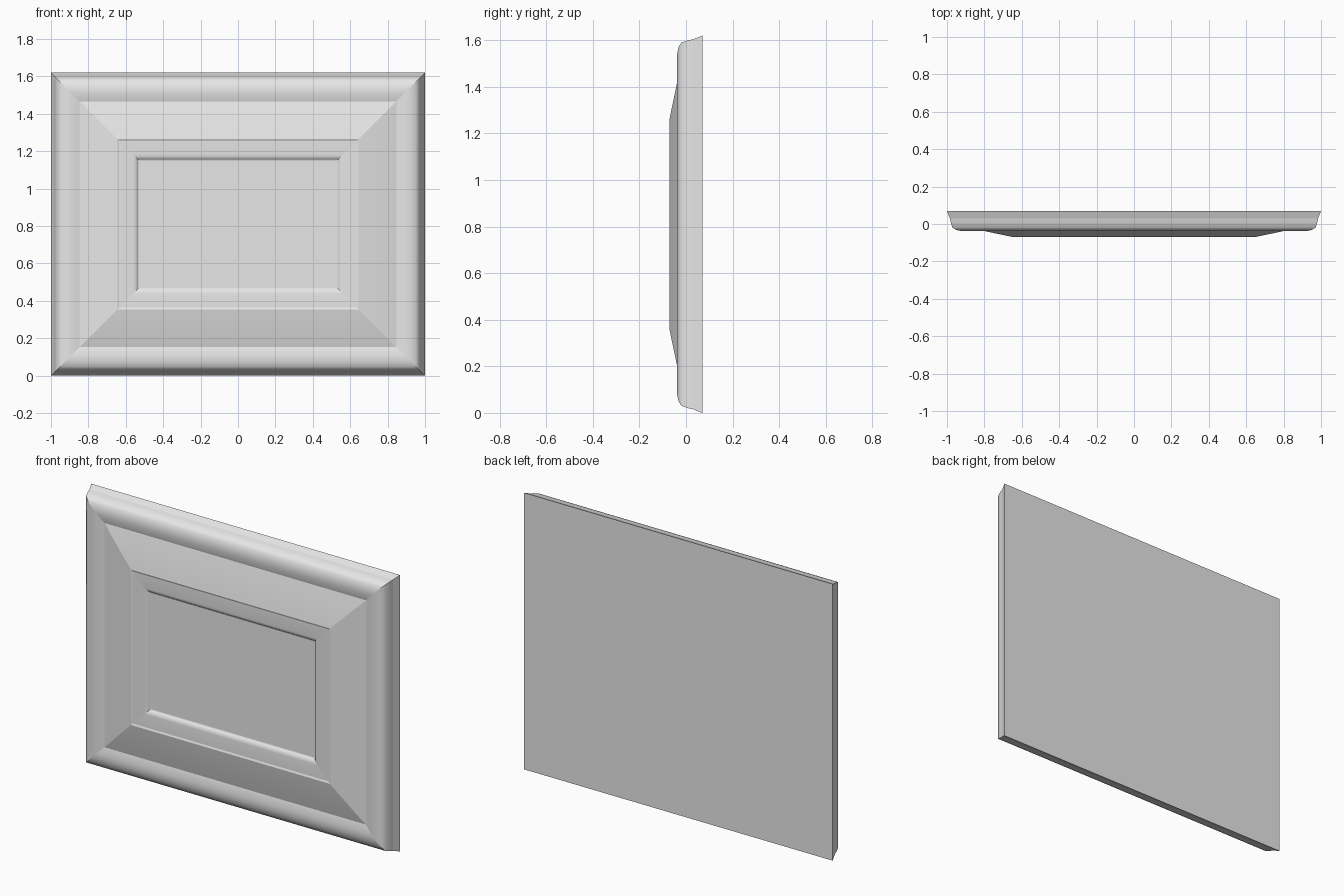
import bpy
import bmesh

cube = bpy.data.objects.get("Cube")
if cube:
    bpy.data.objects.remove(cube, do_unlink=True)

WIDTH, HEIGHT = 2.0, 1.62
BACK_INSET = 0.34

grey = bpy.data.materials.new("light_grey")
grey.use_nodes = True
grey.diffuse_color = (0.8, 0.8, 0.8, 1)
bsdf = next(n for n in grey.node_tree.nodes if n.type == 'BSDF_PRINCIPLED')
bsdf.inputs["Base Color"].default_value = grey.diffuse_color

# Moulding section as (inset from outer edge, y, crease here)
SECTION = [
    (BACK_INSET, 0.07, False), (0.0, 0.07, True),
    (0.016, 0.03, True), (0.02, 0.01, False), (0.03, -0.02, False),
    (0.05, -0.032, False), (0.08, -0.038, False), (0.11, -0.037, False),
    (0.153, -0.025, True), (0.21, -0.04, False), (0.32, -0.063, False),
    (0.355, -0.07, True), (0.365, -0.066, True),
    (0.44, -0.066, False), (0.455, -0.062, False),
    (0.465, -0.05, True), (0.47, -0.048, False),
]


def corners(inset, y):
    x, z = WIDTH / 2 - inset, HEIGHT / 2 - inset
    mid = HEIGHT / 2
    return [(-x, y, mid - z), (x, y, mid - z), (x, y, mid + z), (-x, y, mid + z)]


def make_object(name, bm):
    mesh = bpy.data.meshes.new(name)
    bm.to_mesh(mesh)
    bm.free()
    mesh.materials.append(grey)
    obj = bpy.data.objects.new(name, mesh)
    bpy.context.collection.objects.link(obj)
    return obj


# Moulded frame: rectangular rings joined from the back to the front opening
bm = bmesh.new()
rings = [[bm.verts.new(p) for p in corners(i, y)] for i, y, _ in SECTION]
for a, b in zip(rings, rings[1:]):
    for k in range(4):
        n = (k + 1) % 4
        face = bm.faces.new((a[k], a[n], b[n], b[k]))
        face.smooth = True
        # Mitred corners stay crisp
        bm.edges.get((a[k], b[k])).smooth = False
for ring, (_, _, crease) in zip(rings, SECTION):
    if crease:
        for k in range(4):
            bm.edges.get((ring[k], ring[(k + 1) % 4])).smooth = False
bmesh.ops.recalc_face_normals(bm, faces=bm.faces)
# An open band needs a known outside: the back faces +y
bm.faces.ensure_lookup_table()
if bm.faces[0].normal.y < 0:
    bmesh.ops.reverse_faces(bm, faces=bm.faces)
make_object("moulded_frame", bm)


# Flat panels closing the front opening and the back
def make_panel(name, inset, y, facing):
    bm = bmesh.new()
    bm.faces.new([bm.verts.new(p) for p in corners(inset, y)[::-facing]])
    return make_object(name, bm)


make_panel("picture_panel", SECTION[-1][0], SECTION[-1][1], -1)
make_panel("back_panel", BACK_INSET, 0.07, 1)
